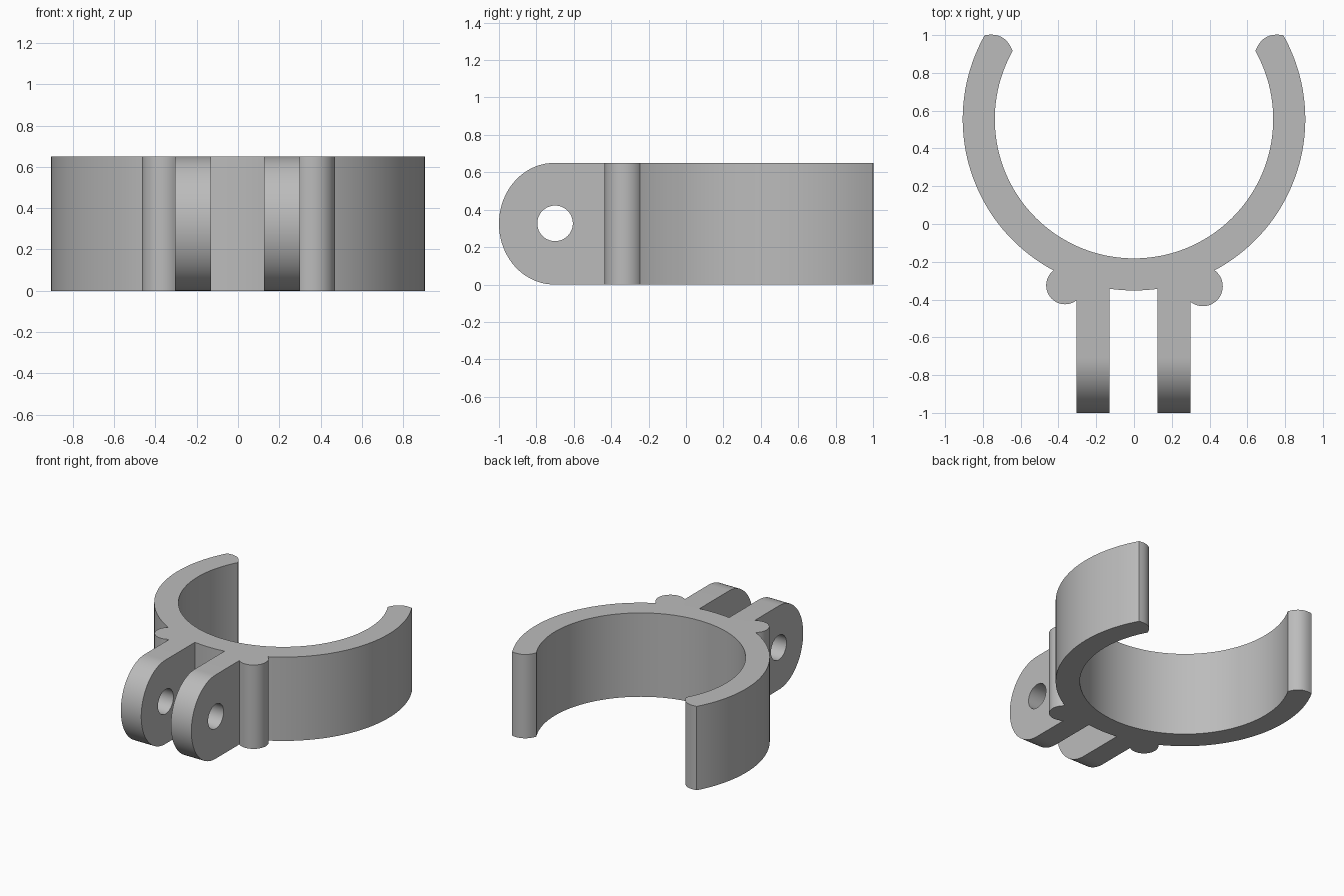
import bpy, bmesh
from math import sin, cos, pi, radians
from mathutils import Vector

cube = bpy.data.objects.get("Cube")
if cube:
    bpy.data.objects.remove(cube, do_unlink=True)

HEIGHT = 0.65
CENTER = Vector((0, 0.555))
OUTER, INNER = 0.907, 0.737

grey = bpy.data.materials.new("plain grey")
grey.use_nodes = True
grey.diffuse_color = (0.5, 0.5, 0.5, 1)
grey.node_tree.nodes["Principled BSDF"].inputs["Base Color"].default_value = (0.5, 0.5, 0.5, 1)


def arc(cx, cy, rx, ry, a0, a1, n):
    """Points along an elliptical arc, angles in degrees."""
    steps = [radians(a0 + (a1 - a0) * i / n) for i in range(n + 1)]
    return [Vector((cx + rx * cos(a), cy + ry * sin(a))) for a in steps]


def extrude(name, points, place, depth):
    """Closed outline, placed in space and pushed along a depth vector."""
    bm = bmesh.new()
    face = bm.faces.new([bm.verts.new(place(p)) for p in points])
    top = bmesh.ops.extrude_face_region(bm, geom=[face])["geom"]
    bmesh.ops.translate(bm, vec=depth, verts=[v for v in top if isinstance(v, bmesh.types.BMVert)])
    bmesh.ops.recalc_face_normals(bm, faces=bm.faces)
    mesh = bpy.data.meshes.new(name)
    bm.to_mesh(mesh)
    bm.free()
    mesh.materials.append(grey)
    obj = bpy.data.objects.new(name, mesh)
    bpy.context.collection.objects.link(obj)
    return obj


def combine(target, other, operation):
    mod = target.modifiers.new("join", "BOOLEAN")
    mod.operation, mod.solver, mod.object = operation, "EXACT", other
    bpy.context.view_layer.objects.active = target
    bpy.ops.object.modifier_apply(modifier=mod.name)
    bpy.data.objects.remove(other, do_unlink=True)


def flat(p):
    return (p.x, p.y, 0)


up = Vector((0, 0, HEIGHT))

# Open ring with bulging rounded tips
END = 29.3
outline = arc(*CENTER, OUTER, OUTER, 180 - END, 360 + END, 96)


def tip(start, end, bulge):
    """Shallow curve between the two corners of a ring tip."""
    return [start.lerp(end, i / 10) + bulge * (1 - (2 * i / 10 - 1) ** 2) for i in range(1, 10)]


inner = arc(*CENTER, INNER, INNER, 360 + END, 180 - END, 96)
a = radians(END)
outline += tip(outline[-1], inner[0], 0.036 * Vector((-sin(a), cos(a))))
outline += inner + tip(inner[-1], outline[0], 0.036 * Vector((sin(a), cos(a))))
clamp = extrude("ring_clamp_with_lugs", outline, flat, up)

# Round ribs where the lugs meet the ring
for x, y, r in ((-0.365, -0.325, 0.1), (0.365, -0.33, 0.105)):
    rib = extrude("rib", arc(x, y, r, r, 0, 352.5, 47), flat, up)
    combine(clamp, rib, "UNION")

# Two drilled lugs with rounded ends
for x0, x1 in ((-0.305, -0.13), (0.125, 0.3)):
    side = arc(-0.705, HEIGHT / 2, 0.295, HEIGHT / 2, 90, 270, 40)
    side += [Vector((-0.22, 0)), Vector((-0.22, HEIGHT))]
    lug = extrude("lug", side, lambda p: (x0, p.x, p.y), Vector((x1 - x0, 0, 0)))
    hole = extrude("hole", arc(-0.7, 0.327, 0.095, 0.095, 0, 352.5, 47),
                   lambda p: (x0 - 0.05, p.x, p.y), Vector((x1 - x0 + 0.1, 0, 0)))
    combine(lug, hole, "DIFFERENCE")
    combine(clamp, lug, "UNION")

# Smooth the curved walls, keep the rims sharp
bpy.ops.object.select_all(action="DESELECT")
clamp.select_set(True)
bpy.context.view_layer.objects.active = clamp
bpy.ops.object.shade_smooth_by_angle(angle=radians(30))
